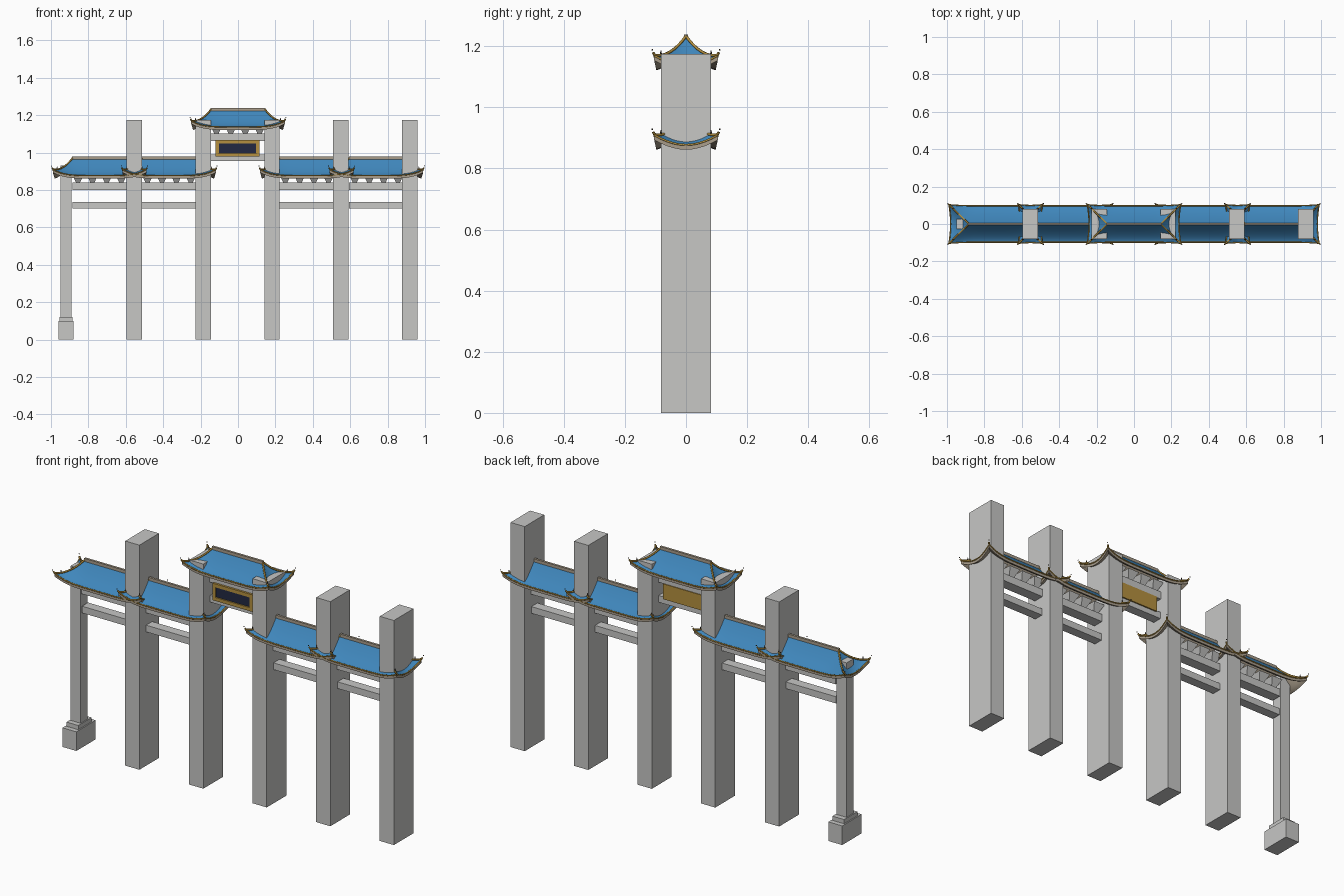
import bpy, bmesh, math
from mathutils import Vector

old = bpy.data.objects.get("Cube")
if old:
    bpy.data.objects.remove(old)


def material(name, rgb):
    m = bpy.data.materials.new(name)
    m.use_nodes = True
    m.diffuse_color = (*rgb, 1)
    m.node_tree.nodes["Principled BSDF"].inputs["Base Color"].default_value = (*rgb, 1)
    return m


STONE = material("grey stone", (0.57, 0.57, 0.56))
BLUE = material("blue glaze", (0.05, 0.24, 0.50))
TAN = material("tan eaves", (0.40, 0.34, 0.26))
GOLD = material("gold", (0.46, 0.28, 0.05))
NAVY = material("navy panel", (0.016, 0.022, 0.055))
DARK = material("dark bronze", (0.06, 0.045, 0.03))


def finish(name, bm, *mats):
    bmesh.ops.recalc_face_normals(bm, faces=bm.faces)
    me = bpy.data.meshes.new(name)
    bm.to_mesh(me)
    bm.free()
    ob = bpy.data.objects.new(name, me)
    bpy.context.collection.objects.link(ob)
    for m in mats:
        me.materials.append(m)
    return ob


def box(name, x, y, z, mat, taper=1.0):
    """Box from three (low, high) ranges; taper shrinks the bottom."""
    bm = bmesh.new()
    bmesh.ops.create_cube(bm, size=1)
    for v in bm.verts:
        k = taper if v.co.z < 0 else 1.0
        v.co = [(a + b) / 2 + c * s * (b - a)
                for (a, b), c, s in zip((x, y, z), v.co, (k, k, 1))]
    return finish(name, bm, mat)


def mid(c, h):
    return (c - h, c + h)


# Hipped roof with sagging slopes and lifted corners
RX, RY, RISE, LIFT, THICK = 0.24, 0.097, 0.093, 0.032, 0.016
NX, NY, ROWS = 20, 10, 10


def roof_point(u, v, t):
    """u, v in -1..1 round the eave; t from 0 at eave to 1 at ridge."""
    s = 1 - t
    corner = (abs(u) ** 5) * (abs(v) ** 2)
    flare = 0.010 * corner * s ** 2
    x = u * (RX - RY * t) + math.copysign(flare, u)
    y = v * RY * s + math.copysign(flare * 0.7, v)
    return Vector((x, y, RISE * t ** 1.5 + LIFT * corner * s ** 1.7))


def eave_loop():
    xs = [-1 + 2 * i / NX for i in range(NX)]
    ys = [-1 + 2 * i / NY for i in range(NY)]
    return ([(a, -1) for a in xs] + [(1, b) for b in ys]
            + [(-a, 1) for a in xs] + [(-1, -b) for b in ys])


def tube(name, paths, radius, mat):
    cu = bpy.data.curves.new(name, "CURVE")
    cu.dimensions = "3D"
    cu.bevel_depth = radius
    cu.bevel_resolution = 1
    cu.use_fill_caps = True
    for pts, closed in paths:
        sp = cu.splines.new("POLY")
        sp.points.add(len(pts) - 1)
        for p, co in zip(sp.points, pts):
            p.co = (*co, 1)
        sp.use_cyclic_u = closed
    cu.materials.append(mat)
    ob = bpy.data.objects.new(name, cu)
    bpy.context.collection.objects.link(ob)


def smooth(ob):
    bpy.ops.object.select_all(action="DESELECT")
    ob.select_set(True)
    bpy.context.view_layer.objects.active = ob
    bpy.ops.object.shade_smooth_by_angle(angle=math.radians(35))


def roof(label, cx, z):
    origin = Vector((cx, 0, z))
    loop = eave_loop()
    bm = bmesh.new()
    layers = []
    for drop in (0, THICK):
        layers.append([[bm.verts.new(origin + roof_point(u, v, r / ROWS) - Vector((0, 0, drop)))
                        for u, v in loop] for r in range(ROWS + 1)])

    def strip(a, b, index):
        for i in range(len(loop)):
            j = (i + 1) % len(loop)
            bm.faces.new((a[i], a[j], b[j], b[i])).material_index = index

    for index, rows in enumerate(layers):
        for a, b in zip(rows, rows[1:]):
            strip(a, b, index)
    strip(layers[0][0], layers[1][0], 1)
    bmesh.ops.remove_doubles(bm, verts=bm.verts, dist=0.0002)
    smooth(finish(label + "_roof", bm, BLUE, TAN))

    # Gold line along the eave
    tube(label + "_eave_trim", [([origin + roof_point(u, v, 0) for u, v in loop], True)], 0.0035, GOLD)

    # Hip ridges with upturned tips, finials and small beasts
    hips, tips = [], bmesh.new()
    for u in (-1, 1):
        for v in (-1, 1):
            pts = [origin + roof_point(u, v, r / ROWS) + Vector((0, 0, 0.003))
                   for r in range(ROWS, -1, -1)]
            pts.append(pts[-1] + Vector((u * 0.003, v * 0.003, 0.007)))
            hips.append((pts, False))
            ball = bmesh.ops.create_icosphere(tips, subdivisions=1, radius=0.003)["verts"]
            bmesh.ops.translate(tips, verts=ball, vec=pts[-1] + Vector((u * 0.003, v * 0.003, 0.009)))
            cone = bmesh.ops.create_cone(tips, segments=6, radius1=0.004, radius2=0.001,
                                         depth=0.014, cap_ends=True)["verts"]
            bmesh.ops.translate(tips, verts=cone, vec=pts[-4] + Vector((0, 0, 0.009)))
    tube(label + "_hip_ridges", hips, 0.0045, GOLD)
    finish(label + "_corner_finials", tips, DARK)

    # Main ridge
    box(label + "_main_ridge", mid(cx, RX - RY + 0.004), mid(0, 0.006),
        (z + RISE - 0.008, z + RISE + 0.008), TAN)


def bay(label, cx, z, low_beam):
    """Roof, brackets and two beams between a pair of pillars."""
    roof(label, cx, z)
    box(label + "_upper_beam", mid(cx, 0.146), mid(0, 0.028), (z - 0.076, z - 0.036), STONE)
    box(label + "_lower_beam", mid(cx, 0.146), mid(0, 0.025), low_beam, STONE)
    for i in range(4):
        box(f"{label}_bracket_{i + 1}", mid(cx + (i - 1.5) * 0.077, 0.032), mid(0, 0.045),
            (z - 0.037, z + 0.008), STONE, taper=0.35)


# Pillars
for i, x in enumerate((-0.555, -0.185, 0.182, 0.55, 0.918)):
    box(f"pillar_{i + 1}", mid(x, 0.041), mid(0, 0.081), (0, 1.175), STONE)

# Slender end column on a stepped base
box("end_column_base", mid(-0.92, 0.04), mid(0, 0.08), (0, 0.1), STONE)
box("end_column_step", mid(-0.92, 0.034), mid(0, 0.055), (0.1, 0.122), STONE)
box("end_column", mid(-0.92, 0.029), mid(0, 0.028), (0.12, 0.93), STONE)

# Four side bays and the raised centre bay
for side, s in (("right", -1), ("left", 1)):
    for part, x in (("outer", 0.74), ("inner", 0.368)):
        bay(f"{side}_{part}", s * x, 0.877, (0.70, 0.735))
bay("centre", 0, 1.137, (0.955, 0.99))

# Name plaque: gold board, raised frame, navy panel
box("plaque_board", mid(-0.003, 0.113), mid(0, 0.032), (0.982, 1.062), GOLD)
box("plaque_panel", mid(-0.003, 0.1), (-0.036, -0.03), (0.997, 1.048), NAVY)
for n, z in (("top", 1.058), ("bottom", 0.987)):
    box(f"plaque_frame_{n}", mid(-0.003, 0.117), (-0.041, -0.03), mid(z, 0.009), GOLD)
for n, x in (("right", -0.111), ("left", 0.105)):
    box(f"plaque_frame_{n}", mid(x, 0.009), (-0.041, -0.03), (0.978, 1.067), GOLD)
